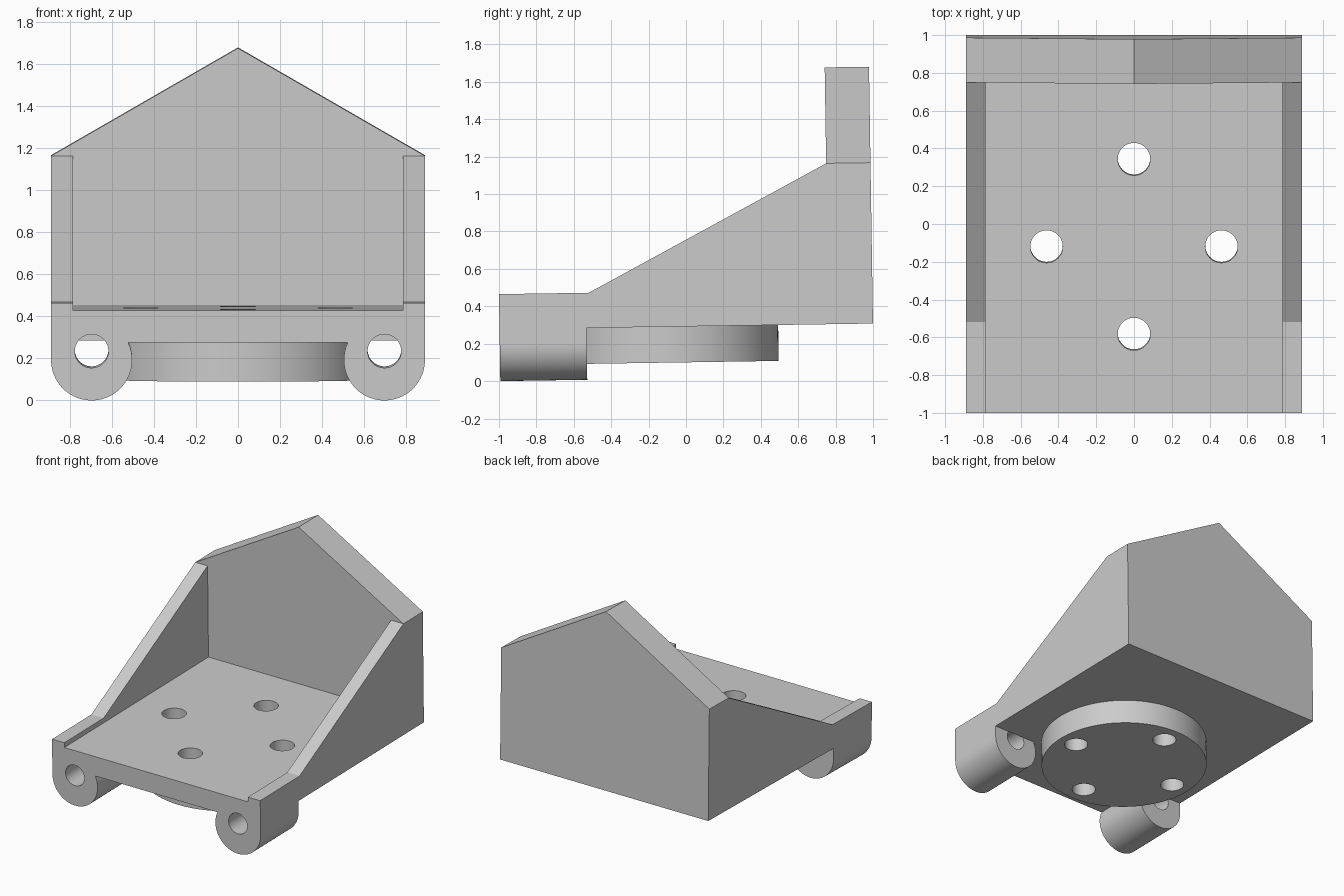
import bpy
import bmesh
from math import sin, cos, pi, radians, asin

default_cube = bpy.data.objects.get("Cube")
if default_cube:
    bpy.data.objects.remove(default_cube, do_unlink=True)

# Main sizes, measured from the lower front edge of the part
TILT = 0.0155
HALF_W, INNER_W = 0.89, 0.785
BASE, FLOOR, RIM = 0.277, 0.428, 0.465
EAVE, PEAK = 1.137, 1.65
WALL, BACK = 1.76, 1.997
LUG_X, LUG_R, LUG_LEN = 0.697, 0.193, 0.465
DISC_Y, DISC_R, DISC_BOTTOM = 0.88, 0.61, 0.085

grey = bpy.data.materials.new("plain grey")
grey.use_nodes = True
colour = (0.6, 0.6, 0.6, 1)
grey.diffuse_color = colour
grey.node_tree.nodes["Principled BSDF"].inputs["Base Color"].default_value = colour

AXES = {
    "X": lambda a, b, d: (d, a, b),
    "Y": lambda a, b, d: (a, d, b),
    "Z": lambda a, b, d: (a, b, d),
}


def prism(name, outline, axis, start, end):
    """Extrude a flat outline along an axis into a closed solid."""
    place = AXES[axis]
    bm = bmesh.new()
    rings = [[bm.verts.new(place(a, b, d)) for a, b in outline] for d in (start, end)]
    for ring in rings:
        bm.faces.new(ring)
    n = len(outline)
    for i in range(n):
        j = (i + 1) % n
        bm.faces.new((rings[0][i], rings[0][j], rings[1][j], rings[1][i]))
    bmesh.ops.recalc_face_normals(bm, faces=bm.faces)
    mesh = bpy.data.meshes.new(name)
    bm.to_mesh(mesh)
    bm.free()
    mesh.materials.append(grey)
    obj = bpy.data.objects.new(name, mesh)
    bpy.context.collection.objects.link(obj)
    return obj


def arc(cx, cy, r, first=0.0, last=2 * pi, steps=64, closed=True):
    count = steps if closed else steps + 1
    angles = [first + (last - first) * i / steps for i in range(count)]
    return [(cx + r * cos(t), cy + r * sin(t)) for t in angles]


def activate(obj):
    bpy.ops.object.select_all(action="DESELECT")
    obj.select_set(True)
    bpy.context.view_layer.objects.active = obj


def cut(obj, cutters):
    activate(obj)
    for cutter in cutters:
        mod = obj.modifiers.new("cut", "BOOLEAN")
        mod.operation = "DIFFERENCE"
        mod.solver = "EXACT"
        mod.object = cutter
        bpy.ops.object.modifier_apply(modifier=mod.name)


# Body: gabled block, hollowed to leave floor, side walls and back wall
gable = [(-HALF_W, BASE), (HALF_W, BASE), (HALF_W, EAVE), (0, PEAK), (-HALF_W, EAVE)]
body = prism("cradle_body", gable, "Y", 0, BACK)
tray = [(-INNER_W, FLOOR), (INNER_W, FLOOR), (INNER_W, 2), (-INNER_W, 2)]
tray_cutter = prism("tray_cutter", tray, "Y", -0.1, WALL)
slope = [(-0.1, RIM), (0.48, RIM), (WALL, EAVE), (WALL, 2), (-0.1, 2)]
slope_cutter = prism("slope_cutter", slope, "X", -1, 1)

# Round mounting disc under the floor
disc = prism("mounting_disc", arc(0, DISC_Y, DISC_R, steps=96), "Z", DISC_BOTTOM, BASE)

# Four bolt holes through floor and disc
bolt_cutters = []
for i in range(4):
    x, y = 0.463 * cos(i * pi / 2), DISC_Y + 0.463 * sin(i * pi / 2)
    bolt_cutters.append(prism("bolt_cutter", arc(x, y, 0.086, steps=48), "Z", 0, 0.6))

# Hinge lugs below the front corners, each with a pin hole
lugs, pin_cutters = [], []
for side, label in ((1, "left"), (-1, "right")):
    rise = asin((BASE - LUG_R) / LUG_R)
    curve = arc(LUG_X, LUG_R, LUG_R, rise - 2 * pi + pi - 2 * rise, 0, closed=False)
    outline = [(side * x, z) for x, z in curve + [(HALF_W, BASE)]]
    lug = prism(label + "_hinge_lug", outline, "Y", 0, LUG_LEN)
    pin = prism("pin_cutter", arc(side * LUG_X, 0.235, 0.08, steps=48), "Y", -0.1, LUG_LEN + 0.001)
    cut(lug, [pin])
    lugs.append(lug)
    pin_cutters.append(pin)

cut(body, [tray_cutter, slope_cutter] + bolt_cutters + pin_cutters)
cut(disc, bolt_cutters)

for helper in [tray_cutter, slope_cutter] + bolt_cutters + pin_cutters:
    bpy.data.objects.remove(helper, do_unlink=True)

# Smooth the round surfaces and stand the part with its slight lean
for obj in [body, disc] + lugs:
    activate(obj)
    bpy.ops.object.shade_smooth_by_angle(angle=radians(25))
    obj.location = (0, -0.9928, 0)
    obj.rotation_euler = (TILT, 0, 0)
